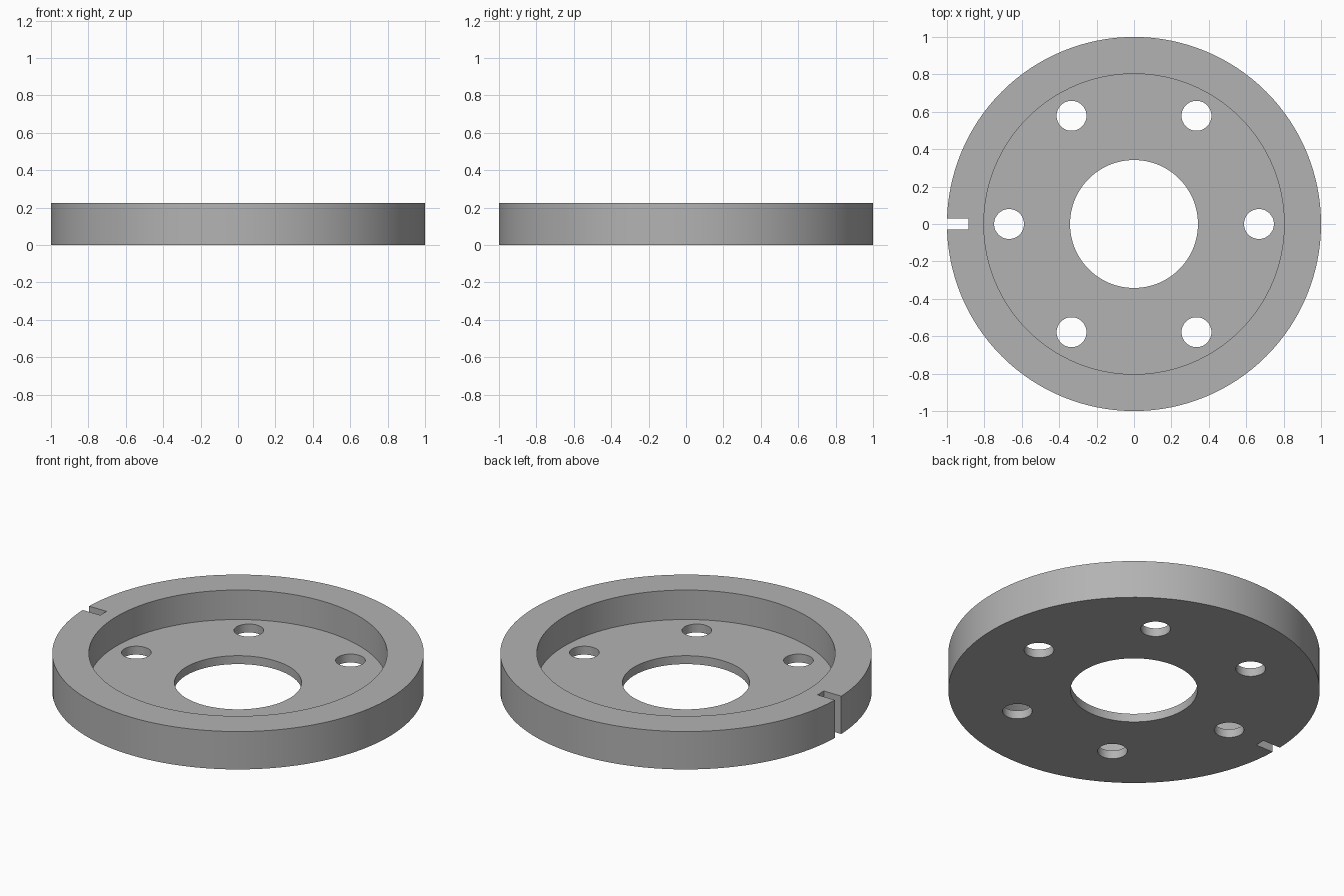
import bpy
import bmesh
import math

cube = bpy.data.objects.get("Cube")
if cube:
    bpy.data.objects.remove(cube, do_unlink=True)

HEIGHT, FLOOR = 0.225, 0.05
OUTER, RECESS, BORE = 1.0, 0.803, 0.342
BOLT_CIRCLE, BOLT_RADIUS = 0.668, 0.08
NOTCH_DEPTH, NOTCH_WIDTH = 0.115, 0.06

# Plain grey metal
grey = bpy.data.materials.new("grey metal")
grey.use_nodes = True
grey.diffuse_color = (0.45, 0.45, 0.45, 1)
grey.node_tree.nodes["Principled BSDF"].inputs["Base Color"].default_value = (0.45, 0.45, 0.45, 1)

# Flanged disc: lathe a stepped ring section around z
section = [(BORE, 0), (OUTER, 0), (OUTER, HEIGHT),
           (RECESS, HEIGHT), (RECESS, FLOOR), (BORE, FLOOR)]
bm = bmesh.new()
verts = [bm.verts.new((r, 0, z)) for r, z in section]
edges = [bm.edges.new((verts[i], verts[(i + 1) % len(verts)])) for i in range(len(verts))]
bmesh.ops.spin(bm, geom=verts + edges, cent=(0, 0, 0), axis=(0, 0, 1),
               angle=math.tau, steps=128, use_merge=True)
bmesh.ops.remove_doubles(bm, verts=bm.verts, dist=1e-5)
bmesh.ops.recalc_face_normals(bm, faces=bm.faces)
mesh = bpy.data.meshes.new("flanged_disc")
bm.to_mesh(mesh)
bm.free()
disc = bpy.data.objects.new("flanged_disc", mesh)
bpy.context.collection.objects.link(disc)
mesh.materials.append(grey)


def cut(cutter):
    """Subtract a cutter from the disc, then discard it."""
    cutter.hide_render = True
    cutter.data.materials.append(grey)
    mod = disc.modifiers.new("cut", "BOOLEAN")
    mod.operation = "DIFFERENCE"
    mod.solver = "EXACT"
    mod.object = cutter
    bpy.ops.object.select_all(action="DESELECT")
    bpy.context.view_layer.objects.active = disc
    disc.select_set(True)
    bpy.ops.object.modifier_apply(modifier=mod.name)
    bpy.data.objects.remove(cutter, do_unlink=True)


# Six bolt holes
for i in range(6):
    a = i * math.tau / 6
    bpy.ops.mesh.primitive_cylinder_add(
        vertices=48, radius=BOLT_RADIUS, depth=1,
        location=(BOLT_CIRCLE * math.cos(a), BOLT_CIRCLE * math.sin(a), 0))
    cut(bpy.context.object)

# Key notch through the rim on the right
bpy.ops.mesh.primitive_cube_add(size=1, location=(-OUTER, 0, 0))
notch = bpy.context.object
notch.scale = (2 * NOTCH_DEPTH, NOTCH_WIDTH, 1)
cut(notch)

bpy.ops.object.shade_smooth_by_angle(angle=math.radians(30))
